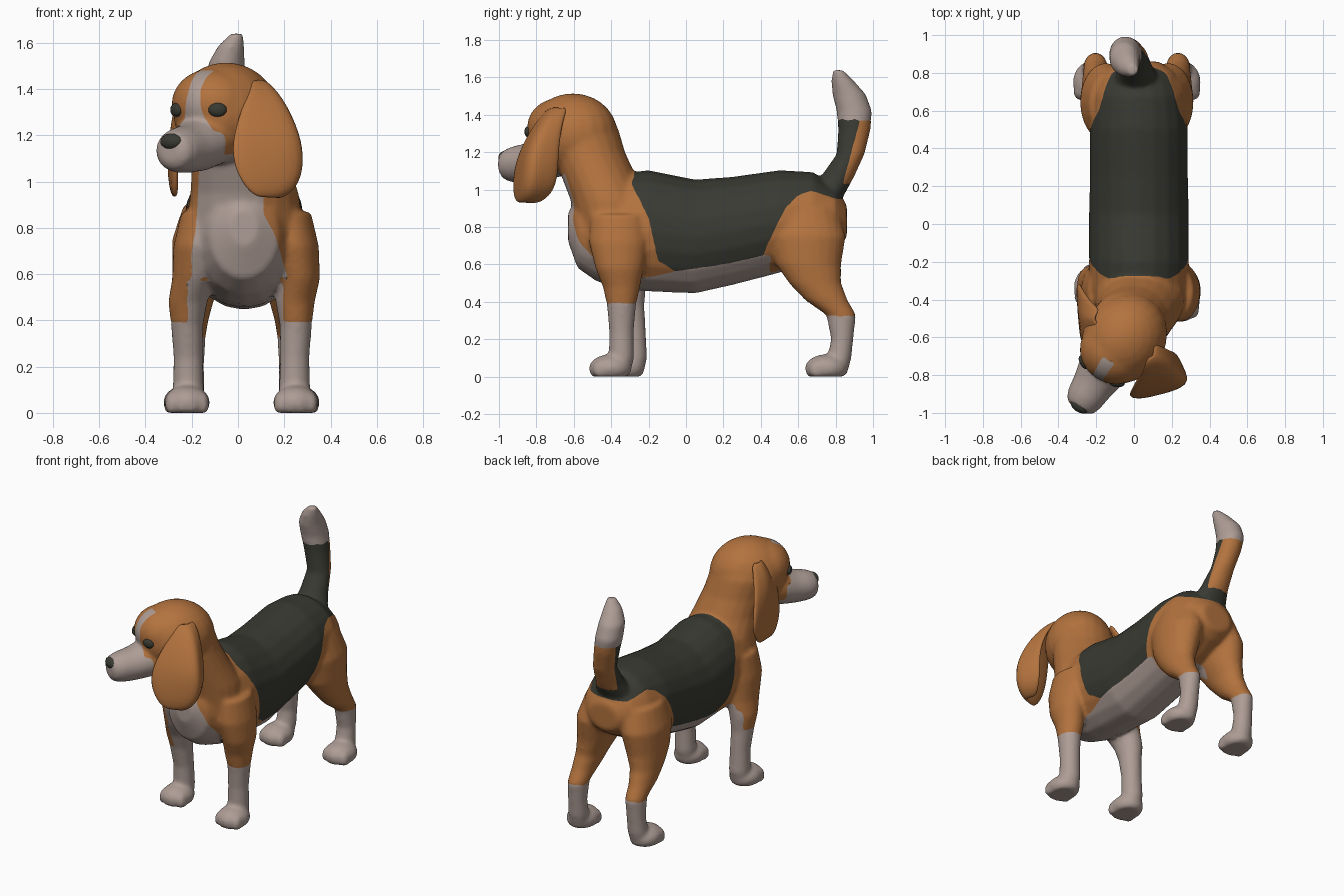
import bpy, bmesh, math
from mathutils import Matrix, Vector

if "Cube" in bpy.data.objects:
    bpy.data.objects.remove(bpy.data.objects["Cube"], do_unlink=True)

X0 = 0.015                       # centre line of the legs
HEAD = Matrix.Translation((-0.06, -0.6, 0)) @ Matrix.Rotation(math.radians(-32), 4, 'Z')
TO_HEAD = HEAD.inverted()
X, Y, Z = Vector((1, 0, 0)), Vector((0, 1, 0)), Vector((0, 0, 1))


def material(name, rgb):
    m = bpy.data.materials.new(name)
    m.use_nodes = True
    m.diffuse_color = (*rgb, 1)
    m.node_tree.nodes["Principled BSDF"].inputs["Base Color"].default_value = (*rgb, 1)
    return m


tan = material("tan fur", (0.45, 0.17, 0.048))
white = material("white fur", (0.42, 0.335, 0.30))
black = material("black fur", (0.042, 0.042, 0.033))
TAN, WHITE, BLACK = 0, 1, 2


def add_object(name, bm, mats):
    mesh = bpy.data.meshes.new(name)
    bmesh.ops.recalc_face_normals(bm, faces=bm.faces)
    bm.to_mesh(mesh)
    bm.free()
    for m in mats:
        mesh.materials.append(m)
    mesh.shade_smooth()
    obj = bpy.data.objects.new(name, mesh)
    bpy.context.collection.objects.link(obj)
    return obj


def tube(bm, rings, u, v, matrix=Matrix(), sides=20):
    """Closed loft through rings given as x, y, z, radius along u, radius along v."""
    loops = []
    for x, y, z, ru, rv in rings:
        turn = [2 * math.pi * i / sides for i in range(sides)]
        loops.append([bm.verts.new(matrix @ (Vector((x, y, z)) + u * ru * math.cos(a)
                                             + v * rv * math.sin(a))) for a in turn])
    for a, b in zip(loops, loops[1:]):
        for i in range(sides):
            j = (i + 1) % sides
            bm.faces.new((a[i], a[j], b[j], b[i]))
    bm.faces.new(loops[0])
    bm.faces.new(loops[-1])


def ball(bm, centre, radii, matrix=Matrix()):
    m = matrix @ Matrix.Translation(centre) @ Matrix.Diagonal((*radii, 1))
    made = bmesh.ops.create_uvsphere(bm, u_segments=20, v_segments=14, radius=1, matrix=m)
    for vert in made["verts"]:
        vert.co.z = max(vert.co.z, 0)


def knots(t, points):
    """Straight-line interpolation through (t, value) points."""
    if t <= points[0][0]:
        return points[0][1]
    for (a, va), (b, vb) in zip(points, points[1:]):
        if t <= b:
            return va + (vb - va) * (t - a) / (b - a)
    return points[-1][1]


coat = bmesh.new()

# Trunk, from breastbone to rump
trunk = [(-.63, .8, .06, .08), (-.58, .77, .15, .19), (-.48, .77, .21, .26),
         (-.35, .78, .26, .31), (-.2, .78, .265, .325), (.05, .75, .265, .305),
         (.25, .78, .26, .29), (.5, .83, .26, .275), (.68, .86, .235, .235),
         (.8, .85, .19, .16), (.86, .83, .11, .09)]
tube(coat, [(.026, y, z, ru, rv) for y, z, ru, rv in trunk], X, Z)

# Neck
tube(coat, [(.03, -.38, .78, .255, .2), (.028, -.41, .95, .235, .21), (.01, -.47, 1.08, .21, .2),
            (-.015, -.52, 1.2, .2, .195), (-.04, -.55, 1.32, .2, .19),
            (-.055, -.57, 1.43, .15, .15)], X, Y)

# Skull, brow and muzzle
ball(coat, (.01, 0, 1.295), (.22, .25, .22), HEAD)
ball(coat, (0, -.09, 1.335), (.185, .17, .155), HEAD)
tube(coat, [(0, 0, 1.22, .16, .13), (0, -.2, 1.165, .135, .12), (0, -.3, 1.142, .112, .106),
            (0, -.38, 1.135, .1, .097), (0, -.425, 1.133, .085, .082),
            (0, -.447, 1.138, .055, .055)], X, Z, HEAD)

# Tail
tube(coat, [(.015, .74, .96, .13, .1), (.01, .81, 1.07, .09, .09), (0, .88, 1.19, .075, .075),
            (-.03, .9, 1.32, .08, .087), (-.048, .9, 1.42, .085, .095),
            (-.05, .872, 1.51, .08, .09), (-.03, .836, 1.585, .058, .06),
            (-.005, .812, 1.64, .028, .028)], X, Y)


def paw(x, y):
    ball(coat, (x, y, .045), (.1, .115, .075))
    for k in (-1.5, -.5, .5, 1.5):
        ball(coat, (x + k * .045, y - .078 + abs(k) * .018, .035), (.028, .042, .055))


# Legs; the right front leg stands a little further back
for side in (1, -1):
    step = 0.07 if side < 0 else 0
    front = [(.18, -.36, .87, .1, .15), (.205, -.36, .72, .11, .16), (.225, -.355, .58, .095, .13),
             (.232, -.345, .48, .085, .1), (.235, -.345, .38, .07, .078),
             (.23, -.345, .24, .064, .066), (.23, -.345, .1, .068, .068),
             (.23, -.36, .01, .06, .06)]
    hind = [(.13, .63, .9, .12, .18), (.165, .645, .75, .135, .21), (.185, .655, .6, .115, .175),
            (.205, .69, .5, .09, .14), (.215, .75, .41, .075, .115), (.218, .83, .33, .064, .08),
            (.222, .835, .2, .06, .06), (.225, .82, .1, .065, .065), (.23, .8, .01, .06, .06)]
    tube(coat, [(X0 + side * x + .02 * (z > .5), y + step * min(1, max(0, 1 - (z - .2) / .5)),
                 z, ru, rv) for x, y, z, ru, rv in front], X, Y)
    tube(coat, [(X0 + side * x, y, z, ru, rv) for x, y, z, ru, rv in hind], X, Y)
    paw(X0 + side * .235, -.405 + step)
    paw(X0 + side * .24, .75)


def coat_colour(p):
    x, y, z = p
    head = TO_HEAD @ p
    side, ahead = abs(head.x), -head.y
    # Tail: white tip, tan underside
    if y > .7 and z > 1.03:
        if z > 1.375:
            return WHITE
        return TAN if y > .83 + (z - 1) * .27 else BLACK
    # Face: blaze, muzzle and throat
    if y < -.4 and z > 1.09 or y < -.66 and z > .98:
        blaze = knots(z, [(1.17, .2), (1.22, .1), (1.28, .045), (1.4, .03), (1.47, .035)])
        if ahead > .14 and z < 1.48 and side < blaze and (z > 1.25 or ahead > .2):
            return WHITE
        return WHITE if z < 1.13 and side < .12 and ahead > .02 else TAN
    # Socks
    if z < (.39 if y < .2 else .325):
        return WHITE
    # Chest, wider on the right, and the inner sides of the front legs
    left = knots(z, [(.6, .21), (.77, .16), (.86, .11), (1.0, .11)])
    right = knots(z, [(.7, -.2), (.81, -.18), (1.0, -.17)])
    if y < -.46 and right < x < left or y < -.2 and z < .57 and -.22 < x < .195:
        return WHITE
    # Belly
    if z < knots(y, [(-.25, .52), (-.05, .565), (.2, .6), (.42, .65)]):
        if -.24 < y < .45 or y < .62 and abs(x) < .1 and z < .62:
            return WHITE
    # Saddle
    start = knots(z, [(.56, -.05), (.62, -.15), (.85, -.2), (1.03, -.29), (1.11, -.27)])
    end = knots(z, [(.65, .41), (.78, .47), (.9, .53), (.97, .6), (1.0, .68)])
    if start < y < end or z > .95 and y > .6 and z > 1.0 - (y - .66) * .35:
        return BLACK
    return TAN


# Fuse the parts into one skin
rough = add_object("body_rough", coat, [])
fuse = rough.modifiers.new("fuse", 'REMESH')
fuse.mode, fuse.voxel_size = 'VOXEL', 0.0105
relax = rough.modifiers.new("relax", 'SMOOTH')
relax.factor, relax.iterations = 0.5, 16
bpy.context.view_layer.update()
skin = bpy.data.meshes.new_from_object(rough.evaluated_get(bpy.context.evaluated_depsgraph_get()))
bpy.data.objects.remove(rough, do_unlink=True)

# Colour the skin, then straighten the edges between colours
bm = bmesh.new()
bm.from_mesh(skin)
bpy.data.meshes.remove(skin)
for face in bm.faces:
    face.material_index = coat_colour(face.calc_center_median())
links = {}
for edge in bm.edges:
    if len({f.material_index for f in edge.link_faces}) > 1:
        a, b = edge.verts
        links.setdefault(a, []).append(b)
        links.setdefault(b, []).append(a)
for _ in range(6):
    moved = {v: sum((n.co for n in near), Vector()) / len(near) for v, near in links.items()}
    for v, target in moved.items():
        v.co = v.co.lerp(target, .5)
add_object("body", bm, [tan, white, black])


# Ears: curved flaps, each row running front edge, fold, back edge
def ear(name, rows):
    bm = bmesh.new()
    grid = []
    for z, *pts in rows:
        a, b, c = (Vector((x, y, z)) for x, y in pts)
        grid.append([bm.verts.new(p) for p in (a, a.lerp(b, .5), b, b.lerp(c, .5), c)])
    for r, s in zip(grid, grid[1:]):
        for i in range(4):
            bm.faces.new((r[i], r[i + 1], s[i + 1], s[i]))
    obj = add_object(name, bm, [tan])
    thick = obj.modifiers.new("thickness", 'SOLIDIFY')
    thick.thickness, thick.offset = 0.03, 0
    soft = obj.modifiers.new("soft", 'SUBSURF')
    soft.levels = soft.render_levels = 2


ear("left_ear", [(1.44, (.06, -.72), (.1, -.69), (.1, -.63)),
                 (1.36, (.03, -.8), (.19, -.76), (.17, -.66)),
                 (1.2, (-.03, -.89), (.28, -.84), (.21, -.68)),
                 (1.08, (-.03, -.92), (.3, -.85), (.21, -.68)),
                 (.98, (.02, -.92), (.27, -.86), (.19, -.71)),
                 (.93, (.08, -.9), (.18, -.86), (.15, -.79))])
ear("right_ear", [(1.44, (-.18, -.54), (-.21, -.5), (-.18, -.45)),
                  (1.32, (-.24, -.61), (-.275, -.5), (-.24, -.4)),
                  (1.16, (-.265, -.63), (-.285, -.46), (-.29, -.32)),
                  (1.04, (-.27, -.63), (-.285, -.46), (-.295, -.3)),
                  (.93, (-.27, -.56), (-.275, -.47), (-.275, -.39))])

# Eyes and nose
for side, name in ((1, "left_eye"), (-1, "right_eye")):
    bm = bmesh.new()
    ball(bm, (0, 0, 0), (.04, .02, .03), HEAD @ Matrix.Translation((side * .105, -.222, 1.31))
         @ Matrix.Rotation(side * .5, 4, 'Z'))
    add_object(name, bm, [black])
bm = bmesh.new()
ball(bm, (0, -.428, 1.172), (.054, .034, .036), HEAD)
add_object("nose", bm, [black])
